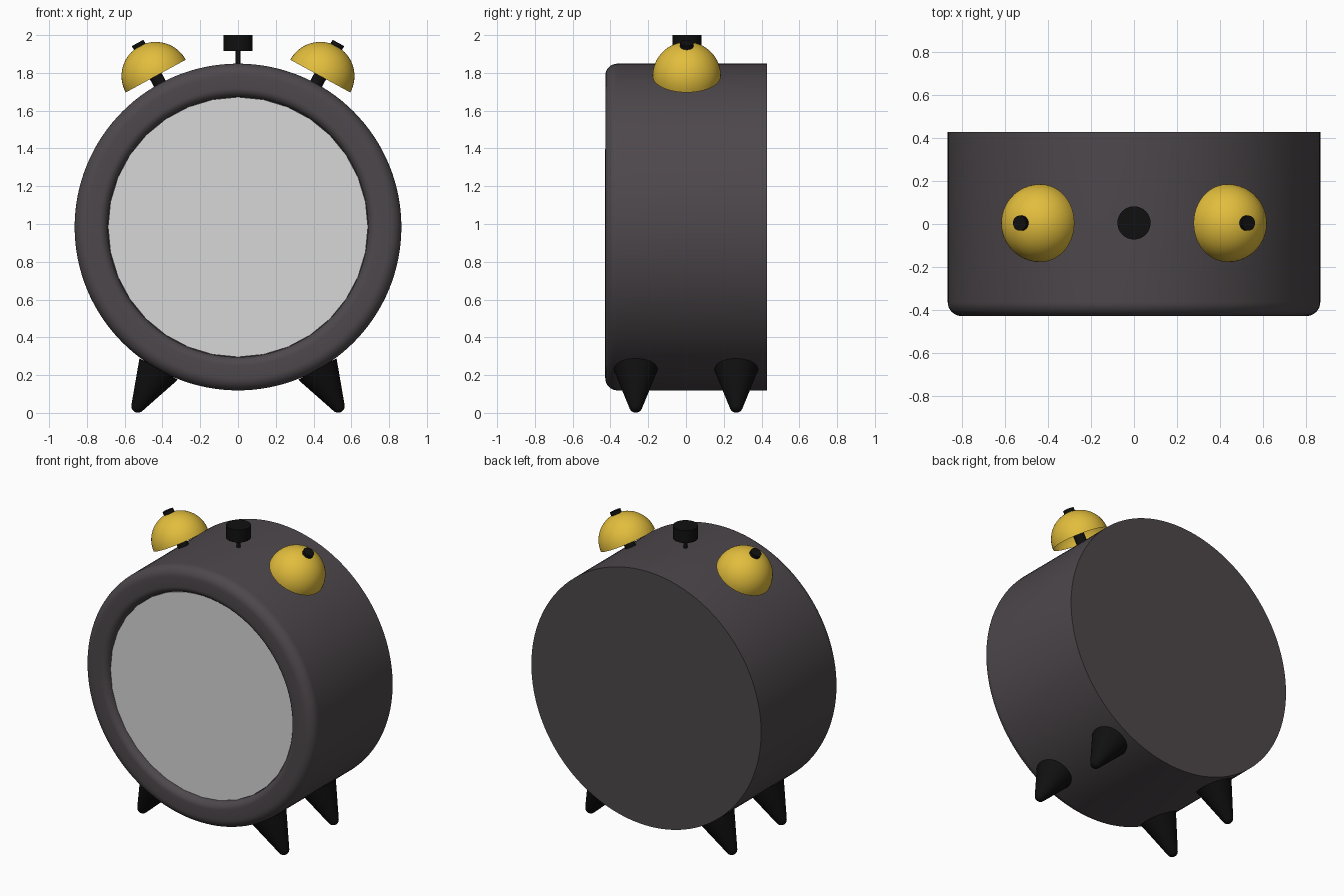
import bpy, bmesh, math
from mathutils import Vector, Matrix

if "Cube" in bpy.data.objects:
    bpy.data.objects.remove(bpy.data.objects["Cube"])


def material(name, rgb):
    m = bpy.data.materials.new(name)
    m.diffuse_color = (*rgb, 1)
    m.use_nodes = True
    m.node_tree.nodes["Principled BSDF"].inputs["Base Color"].default_value = m.diffuse_color
    return m


CHARCOAL = material("charcoal", (0.075, 0.064, 0.071))
GREY = material("light grey", (0.68, 0.68, 0.68))
GOLD = material("brass yellow", (0.76, 0.51, 0.046))
BLACK = material("black", (0.005, 0.005, 0.005))

CENTRE = Vector((0, 0, 0.984))   # middle of the round case
RADIUS = 0.865


def lathe(name, profile, mat, origin, axis, steps=48):
    """Spin (radius, height) points round an axis that starts at origin."""
    bm = bmesh.new()
    vs = [bm.verts.new((r, 0, h)) for r, h in profile]
    es = [bm.edges.new(p) for p in zip(vs, vs[1:])]
    bmesh.ops.spin(bm, geom=vs + es, cent=(0, 0, 0), axis=(0, 0, 1),
                   angle=math.tau, steps=steps, use_merge=True)
    bmesh.ops.remove_doubles(bm, verts=bm.verts, dist=1e-5)
    bmesh.ops.recalc_face_normals(bm, faces=bm.faces)
    turn = Vector((0, 0, 1)).rotation_difference(Vector(axis)).to_matrix().to_4x4()
    bm.transform(Matrix.Translation(origin) @ turn)
    me = bpy.data.meshes.new(name)
    bm.to_mesh(me)
    bm.free()
    me.materials.append(mat)
    ob = bpy.data.objects.new(name, me)
    bpy.context.collection.objects.link(ob)
    bpy.ops.object.select_all(action='DESELECT')
    ob.select_set(True)
    bpy.context.view_layer.objects.active = ob
    bpy.ops.object.shade_smooth_by_angle(angle=math.radians(35))
    return ob


def arc(cr, ch, rad, a0, a1, n):
    """Points on an arc in (radius, height) space, angles in degrees."""
    out = []
    for i in range(n + 1):
        a = math.radians(a0 + (a1 - a0) * i / n)
        out.append((max(0, cr + rad * math.cos(a)), ch + rad * math.sin(a)))
    return out


def cylinder(name, r, h0, h1, mat, origin, axis):
    return lathe(name, [(0, h0), (r, h0), (r, h1), (0, h1)], mat, origin, axis, 32)


# Case: flat back, straight wall, rounded front rim, recessed front
FRONT = (0, -1, 0)
lathe("case", [(0, -0.4275), (RADIUS, -0.4275)]
      + arc(RADIUS - 0.065, 0.3625, 0.065, 0, 90, 8)
      + arc(0.735, 0.3805, 0.047, 90, 180, 8)
      + [(0.688, 0.375), (0, 0.375)], CHARCOAL, CENTRE, FRONT, 128)

# Dial plate in the recess
cylinder("dial", 0.688, 0.38, 0.388, GREY, CENTRE, FRONT)

for side, sx in (("left", -1), ("right", 1)):
    # Bell: open half sphere with a post running through it
    up = Vector((sx * math.sin(math.radians(28.6)), 0, math.cos(math.radians(28.6))))
    base = CENTRE + Vector((0, 0.004, 0))
    bell = base + up * 0.91
    lathe(side + "_bell", arc(0, 0, 0.181, 0, 90, 16), GOLD, bell, up)
    cylinder(side + "_bell_post", 0.035, -0.07, 0.2, BLACK, bell, up)

    # Feet: tapered cones with rounded tips
    down = Vector((sx * math.sin(math.radians(29.2)), 0, -math.cos(math.radians(29.2))))
    for end, y in (("front", -0.266), ("back", 0.266)):
        foot = [(0, 0.855), (0.116, 0.862)] + arc(0, 1.086, 0.035, 20, 90, 6)
        lathe(f"{end}_{side}_foot", foot, BLACK, CENTRE + Vector((0, y, 0)), down)

# Hammer on top
TOP = (0, 0.005, 0)
cylinder("hammer_stem", 0.012, 1.83, 1.93, BLACK, TOP, (0, 0, 1))
cylinder("hammer_head", 0.077, 1.915, 2.0, BLACK, TOP, (0, 0, 1))
